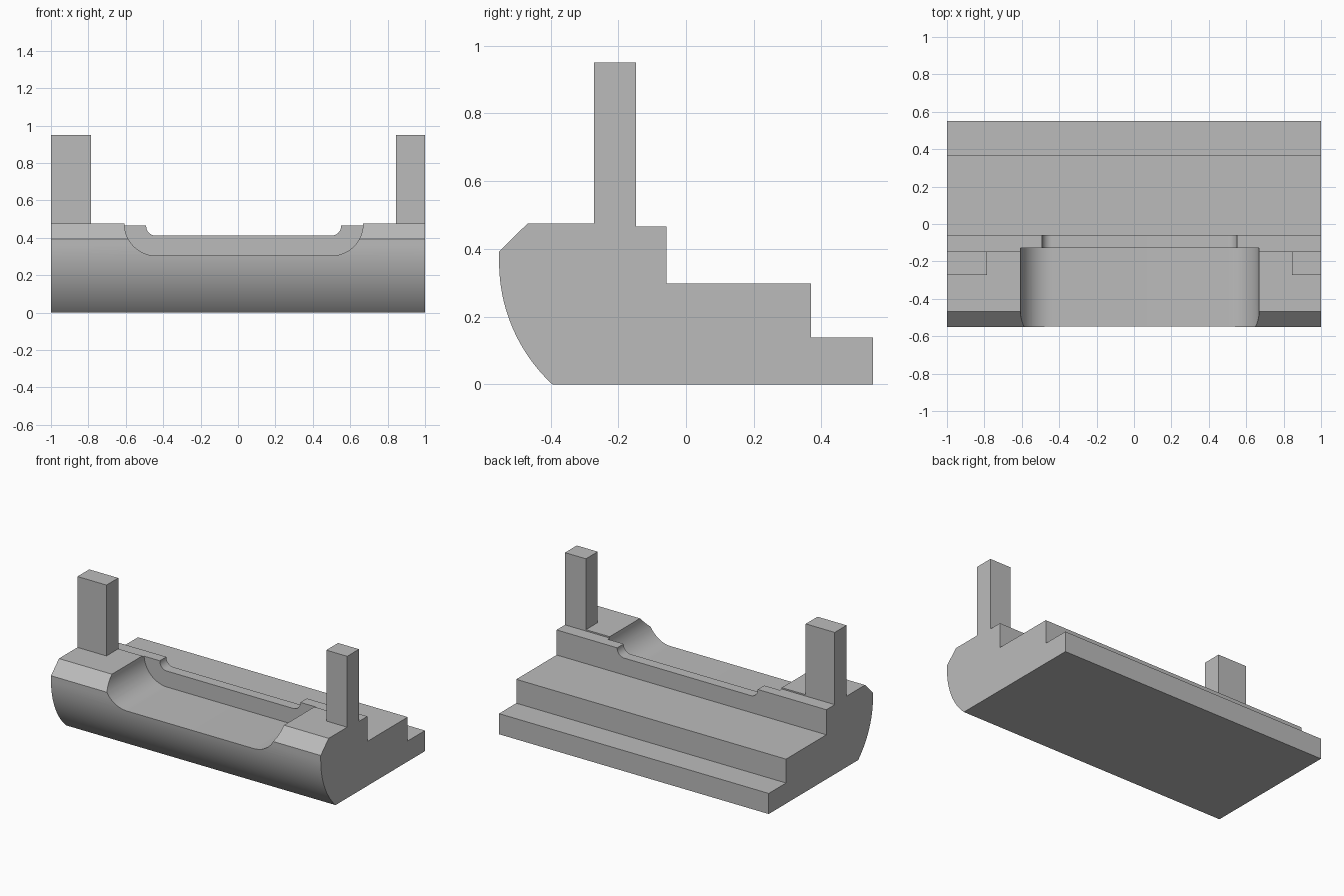
import bpy, bmesh, math

if "Cube" in bpy.data.objects:
    bpy.data.objects.remove(bpy.data.objects["Cube"])

grey = bpy.data.materials.new("plain grey")
grey.diffuse_color = (0.5, 0.5, 0.5, 1)
grey.use_nodes = True
grey.node_tree.nodes["Principled BSDF"].inputs["Base Color"].default_value = grey.diffuse_color


def arc(cx, cy, r, a0, a1, n):
    """Points on an arc, angles in degrees."""
    return [(cx + r * math.cos(math.radians(a0 + (a1 - a0) * i / n)),
             cy + r * math.sin(math.radians(a0 + (a1 - a0) * i / n)))
            for i in range(n + 1)]


def prism(name, outline, to_start, offset):
    """Extrude a closed 2D outline along an offset vector."""
    bm = bmesh.new()
    face = bm.faces.new([bm.verts.new(to_start(*p)) for p in outline])
    ext = bmesh.ops.extrude_face_region(bm, geom=[face])
    moved = [g for g in ext["geom"] if isinstance(g, bmesh.types.BMVert)]
    bmesh.ops.translate(bm, verts=moved, vec=offset)
    bmesh.ops.recalc_face_normals(bm, faces=bm.faces)
    me = bpy.data.meshes.new(name)
    bm.to_mesh(me)
    bm.free()
    me.materials.append(grey)
    ob = bpy.data.objects.new(name, me)
    bpy.context.collection.objects.link(ob)
    return ob


def trough(name, x0, x1, floor, radius, y0, y1):
    """Round-bottomed cutter running from front to back, open at the top."""
    outline = [(x0, 0.7)]
    outline += arc(x0 + radius, floor + radius, radius, 180, 270, 16)
    outline += arc(x1 - radius, floor + radius, radius, 270, 360, 16)
    outline += [(x1, 0.7)]
    cutter = prism(name, outline, lambda x, z: (x, y0, z), (0, y1 - y0, 0))
    cutter.hide_render = True
    return cutter


# Body: side profile with bulging front, chamfer and back steps
R, BULGE_Z, FRONT = 0.491, 0.36, -0.552
low = 180 + math.degrees(math.asin(BULGE_Z / R))
profile = arc(FRONT + R, BULGE_Z, R, low, 180, 24)
profile += [(FRONT, 0.392), (-0.468, 0.475), (-0.147, 0.475), (-0.147, 0.466),
            (-0.058, 0.466), (-0.058, 0.298), (0.369, 0.298), (0.369, 0.138),
            (0.552, 0.138), (0.552, 0)]
body = prism("body", profile, lambda y, z: (-1, y, z), (2, 0, 0))

# Wide front pocket and the shallow notch in the lip behind it
cutters = [trough("pocket_cutter", -0.607, 0.669, 0.304, 0.17, -0.8, -0.127),
           trough("notch_cutter", -0.491, 0.551, 0.411, 0.052, -0.2, 0.1)]
bpy.context.view_layer.objects.active = body
body.select_set(True)
for cutter in cutters:
    mod = body.modifiers.new("cut", 'BOOLEAN')
    mod.operation = 'DIFFERENCE'
    mod.solver = 'EXACT'
    mod.object = cutter
    bpy.ops.object.modifier_apply(modifier=mod.name)
    bpy.data.objects.remove(cutter)
bpy.ops.object.select_all(action='DESELECT')
body.select_set(True)
bpy.ops.object.shade_smooth_by_angle(angle=math.radians(25))

# Upright posts at both ends, flush with the rear edge of the raised top
for name, x0, x1 in (("left_post", -1, -0.785), ("right_post", 0.845, 1)):
    prism(name, [(x0, -0.272), (x1, -0.272), (x1, -0.147), (x0, -0.147)],
          lambda x, y: (x, y, 0.475), (0, 0, 0.475))
